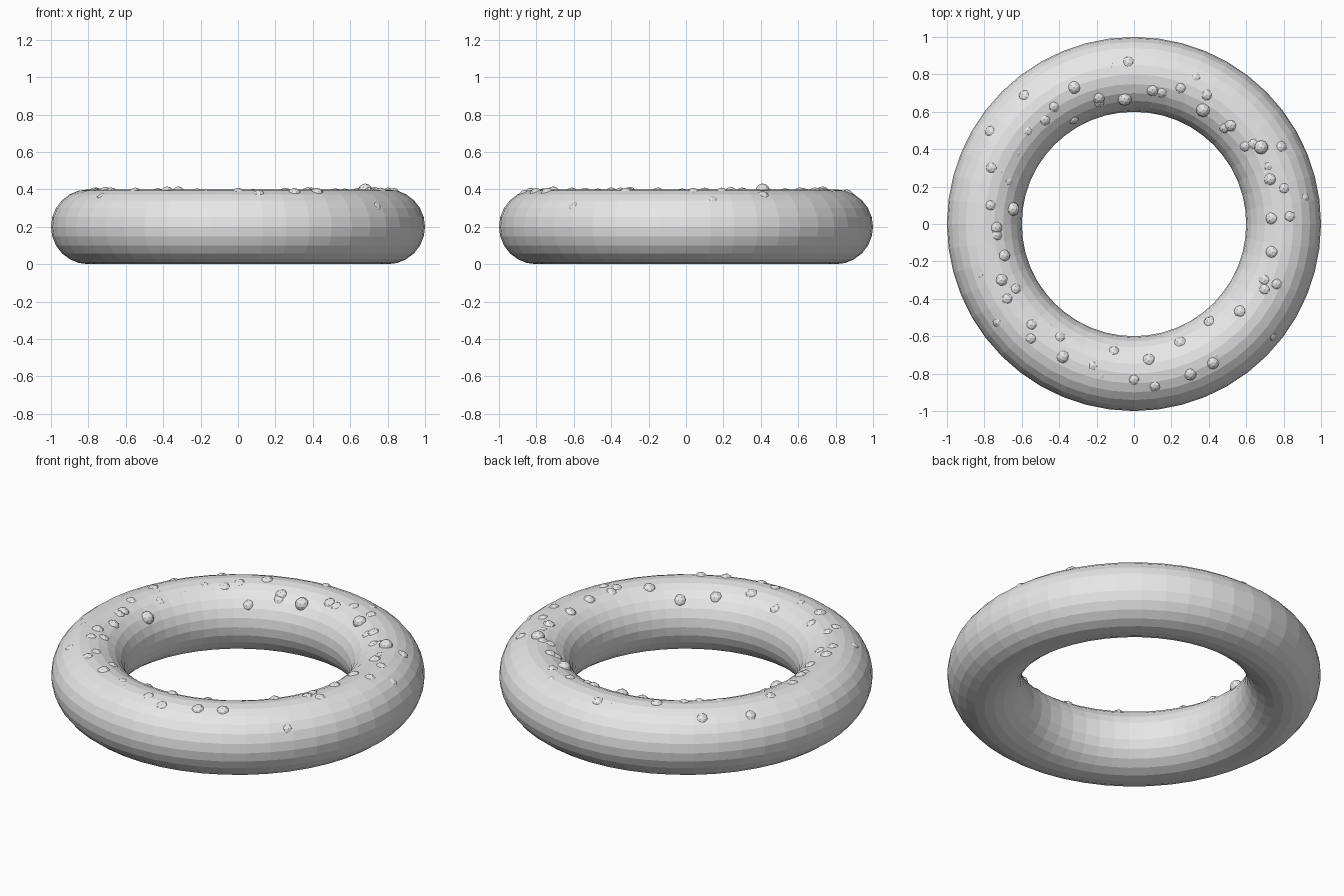
import bpy
import bmesh
import math
from mathutils import Matrix, Vector

default_cube = bpy.data.objects.get("Cube")
if default_cube:
    bpy.data.objects.remove(default_cube, do_unlink=True)

RING_RADIUS = 0.8
TUBE_RADIUS = 0.2
BEAD_RADIUS = 0.038


def make_material(name, colour):
    material = bpy.data.materials.new(name)
    material.use_nodes = True
    material.diffuse_color = colour
    material.node_tree.nodes["Principled BSDF"].inputs["Base Color"].default_value = colour
    return material


light_grey = make_material("light_grey", (0.8, 0.8, 0.8, 1))

# Ring body, flat shaded
bpy.ops.mesh.primitive_torus_add(
    major_radius=RING_RADIUS, minor_radius=TUBE_RADIUS,
    major_segments=48, minor_segments=24, location=(0, 0, TUBE_RADIUS))
ring = bpy.context.object
ring.name = "ring_body"
ring.data.materials.append(light_grey)

# Bead places from above, in hundredths, grouped by the visible cap radius
bead_groups = {
    0.0375: [(68, 41), (37, 61), (-5, 67), (-65, 8)],
    0.031: [(-74, -2), (-70, -17), (-71, -30), (-38, -71), (8, -73), (42, -74),
            (57, -47), (41, -53), (52, 53), (73, 24), (-32, 73), (-19, 68),
            (10, 72), (74, 3), (74, -15), (30, -80), (25, -64)],
    0.027: [(-58, 68), (-43, 63), (-48, 56), (-77, 10), (-64, -35), (-68, -40),
            (-40, -61), (-55, -61), (70, -30), (70, -35), (76, -32), (11, -86),
            (0, -83), (-11, -69), (-19, 66), (15, 71), (25, 73), (39, 69),
            (49, 52), (60, 42), (64, 43), (78, 41), (80, 19), (83, 4),
            (-3, 86), (-76, 49), (-76, 30), (-74, -6), (-33, 57), (-55, -54)],
    0.021: [(-57, 50), (-68, 23), (90, 14), (72, 31), (-22, -76), (-72, -52),
            (73, -59), (33, 78)],
    0.012: [(-63, 38), (-71, 28), (-12, 84), (-17, -81), (-45, -56), (44, -70),
            (-81, -27)],
}


def bead_centre(x, y, cap):
    """Sink the bead into the tube until only a cap of the given radius shows."""
    depth = math.sqrt(BEAD_RADIUS ** 2 - cap ** 2)
    reach = TUBE_RADIUS - depth
    offset = math.hypot(x, y) - RING_RADIUS
    height = math.sqrt(max(reach ** 2 - offset ** 2, 0))
    return Vector((x, y, TUBE_RADIUS + height))


# Beads scattered over the top of the ring
bm = bmesh.new()
for cap, places in bead_groups.items():
    for x, y in places:
        centre = bead_centre(x / 100, y / 100, cap)
        bmesh.ops.create_icosphere(
            bm, subdivisions=2, radius=BEAD_RADIUS,
            matrix=Matrix.Translation(centre))
mesh = bpy.data.meshes.new("beads")
bm.to_mesh(mesh)
bm.free()
mesh.materials.append(light_grey)
beads = bpy.data.objects.new("beads", mesh)
bpy.context.collection.objects.link(beads)
